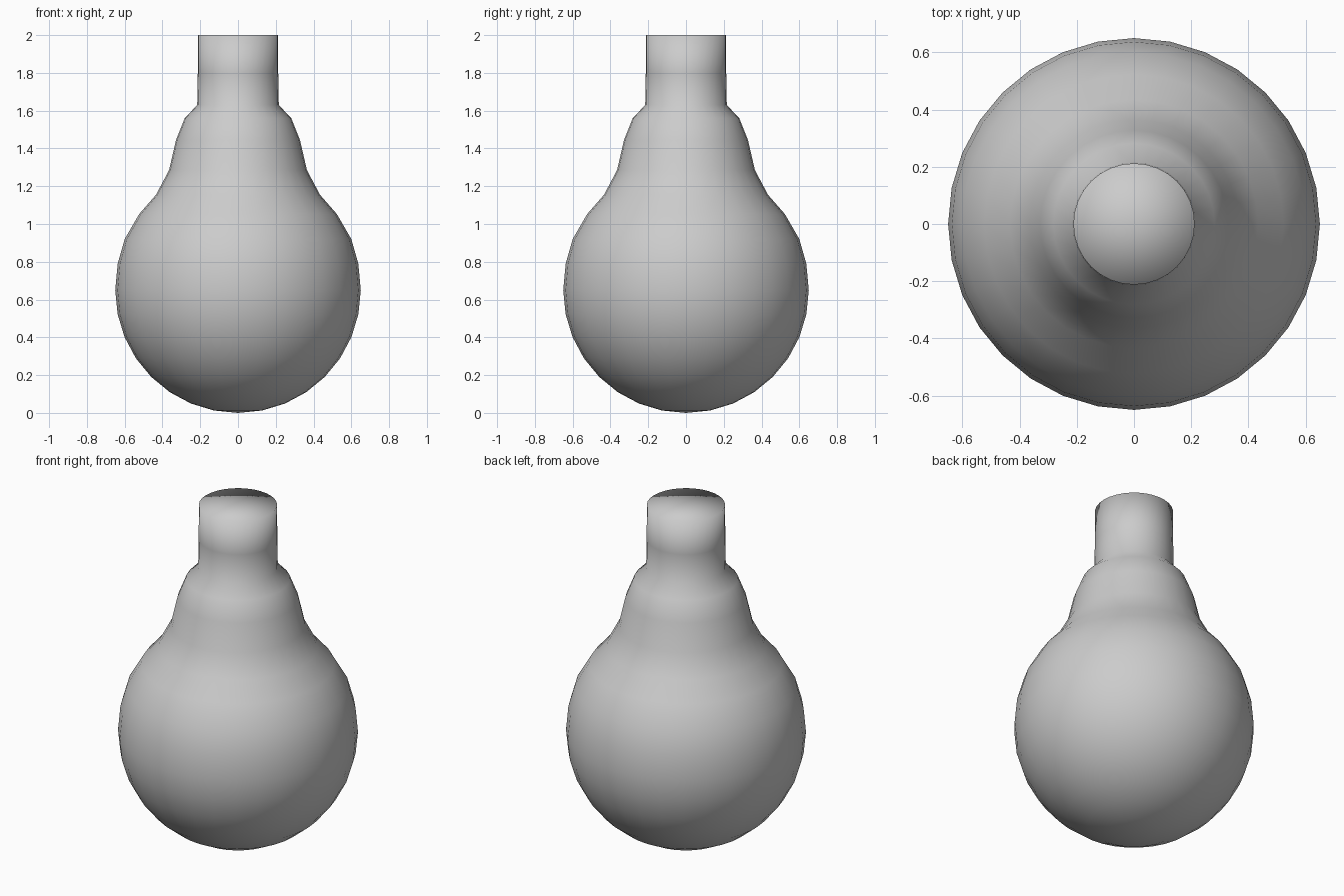
import bpy, bmesh
from math import sin, cos, pi

if "Cube" in bpy.data.objects:
    bpy.data.objects.remove(bpy.data.objects["Cube"])

SEG = 32
R = 0.65

# lower globe: regular sphere rings up to just above the equator
profile = [(R * sin(i * pi / 16), R - R * cos(i * pi / 16)) for i in range(1, 9)]
# shoulder, collar and neck
profile += [(0.637, 0.79), (0.60, 0.92), (0.523, 1.053), (0.434, 1.155),
            (0.365, 1.285), (0.328, 1.445), (0.282, 1.56), (0.216, 1.63),
            (0.213, 1.80), (0.212, 2.0)]

bm = bmesh.new()
rings = [[bm.verts.new((r * cos(2 * pi * k / SEG), r * sin(2 * pi * k / SEG), z))
          for k in range(SEG)] for r, z in profile]
bottom = bm.verts.new((0, 0, 0))
top = bm.verts.new((0, 0, 2))

# side quads and the two end fans
for k in range(SEG):
    n = (k + 1) % SEG
    for a, b in zip(rings, rings[1:]):
        bm.faces.new((a[k], a[n], b[n], b[k]))
    bm.faces.new((bottom, rings[0][n], rings[0][k]))
    bm.faces.new((top, rings[-1][k], rings[-1][n]))
for f in bm.faces:
    f.smooth = True

mesh = bpy.data.meshes.new("light_bulb")
bm.to_mesh(mesh)
bm.free()
bulb = bpy.data.objects.new("light_bulb", mesh)
bpy.context.collection.objects.link(bulb)
